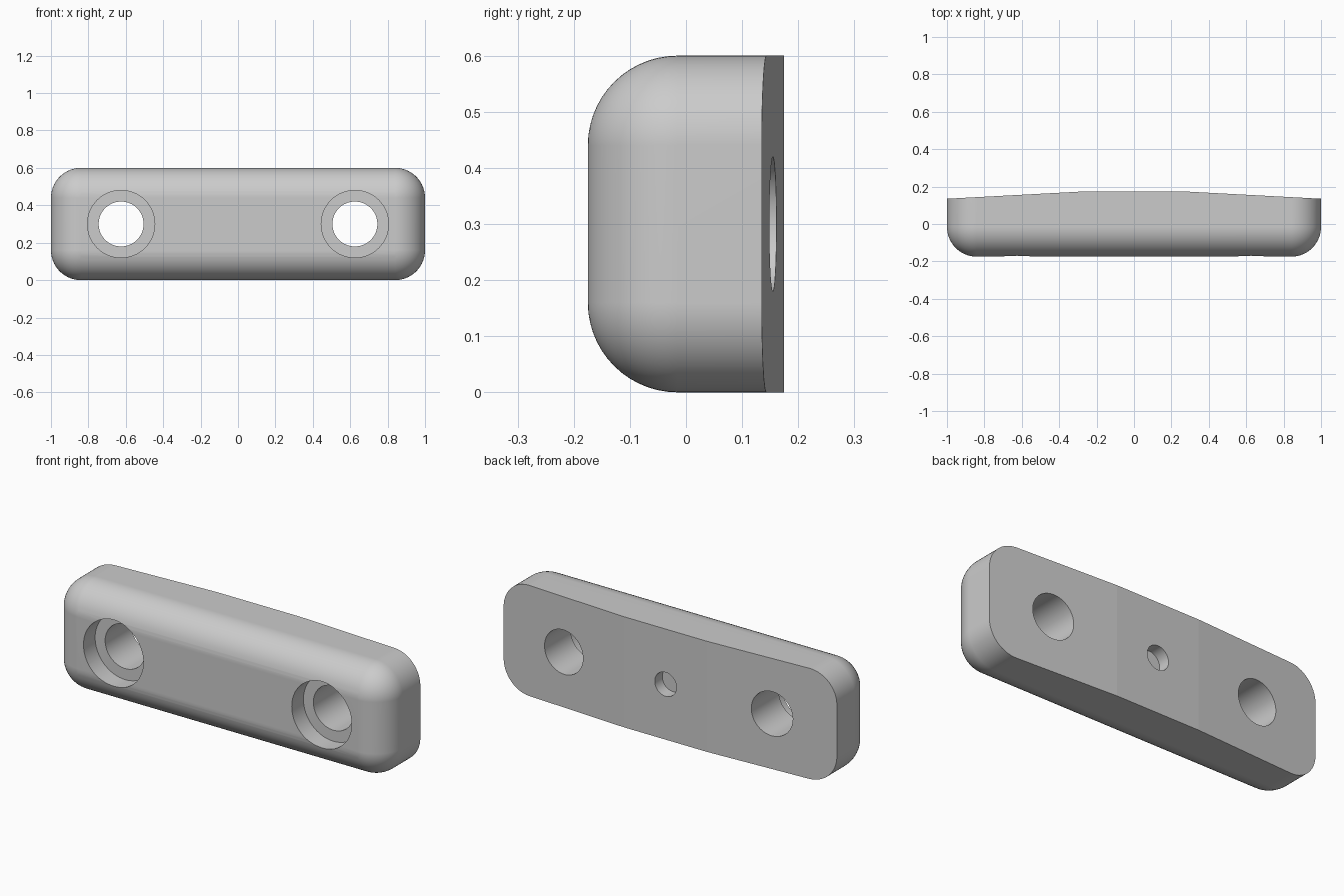
import bpy, bmesh, math
from mathutils import Vector

if "Cube" in bpy.data.objects:
    bpy.data.objects.remove(bpy.data.objects["Cube"])

HALF_X, HALF_Z, FRONT, BACK = 1.0, 0.3, -0.175, 0.175
ROUND = 0.16          # corner and front edge radius
STEPS = 14            # segments per quarter round
HOLE_X = 0.625

grey = bpy.data.materials.new("light grey")
grey.use_nodes = True
grey.diffuse_color = (0.6, 0.6, 0.6, 1)
grey.node_tree.nodes["Principled BSDF"].inputs["Base Color"].default_value = (0.6, 0.6, 0.6, 1)


def outline(bm, y, radius):
    """Rounded rectangle ring whose corner centres stay fixed."""
    ring = []
    for corner, (sx, sz) in enumerate([(1, 1), (-1, 1), (-1, -1), (1, -1)]):
        for i in range(STEPS + 1):
            a = math.pi / 2 * (corner + i / STEPS)
            ring.append(bm.verts.new((sx * (HALF_X - ROUND) + radius * math.cos(a), y,
                                      HALF_Z + sz * (HALF_Z - ROUND) + radius * math.sin(a))))
    return ring


# Body: rounded block with a full round on its front edge
bm = bmesh.new()
rings = [outline(bm, BACK, ROUND)]
for i in range(STEPS + 1):
    t = math.pi / 2 * i / STEPS
    rings.append(outline(bm, FRONT + ROUND * (1 - math.sin(t)), ROUND * math.cos(t)))
for a, b in zip(rings, rings[1:]):
    for i in range(len(a)):
        j = (i + 1) % len(a)
        bm.faces.new((a[i], a[j], b[j], b[i]))
bm.faces.new(rings[0])
bm.faces.new(rings[-1])
bmesh.ops.remove_doubles(bm, verts=bm.verts, dist=0.0001)

# Back slopes away towards both ends
for side in (-1, 1):
    bmesh.ops.bisect_plane(bm, geom=bm.verts[:] + bm.edges[:] + bm.faces[:], dist=0.00001,
                           plane_co=(side * 0.25, BACK, 0),
                           plane_no=Vector((side * 0.04, 0.75, 0)).normalized(),
                           clear_outer=True)
    bmesh.ops.holes_fill(bm, edges=[e for e in bm.edges if e.is_boundary], sides=0)
bmesh.ops.recalc_face_normals(bm, faces=bm.faces)

mesh = bpy.data.meshes.new("bracket_body")
bm.to_mesh(mesh)
bm.free()
mesh.materials.append(grey)
body = bpy.data.objects.new("bracket_body", mesh)
bpy.context.collection.objects.link(body)


def drill(x, radius, y0, y1):
    """Cut a round hole along y between two depths."""
    bpy.ops.mesh.primitive_cylinder_add(vertices=64, radius=radius, depth=y1 - y0,
                                        location=(x, (y0 + y1) / 2, HALF_Z),
                                        rotation=(math.pi / 2, 0, 0))
    cutter = bpy.context.object
    cutter.name = "hole_cutter"
    cutter.hide_render = True
    cutter.data.materials.append(grey)
    mod = body.modifiers.new("hole", 'BOOLEAN')
    mod.operation, mod.solver, mod.object = 'DIFFERENCE', 'EXACT', cutter
    bpy.context.view_layer.objects.active = body
    bpy.ops.object.modifier_apply(modifier=mod.name)
    bpy.data.objects.remove(cutter)


# Counterbored screw holes and the small blind hole in the back
for side in (-1, 1):
    drill(side * HOLE_X, 0.12, -0.4, 0.4)
    drill(side * HOLE_X, 0.18, -0.4, FRONT + 0.1)
drill(0, 0.065, BACK - 0.065, 0.4)

# Smooth rounds, crisp rims, flat back panels
bpy.ops.object.select_all(action='DESELECT')
body.select_set(True)
bpy.context.view_layer.objects.active = body
bpy.ops.object.shade_smooth_by_angle(angle=math.radians(30))
for face in body.data.polygons:
    if face.normal.y > 0.9:
        face.use_smooth = False
weighted = body.modifiers.new("weighted_normals", 'WEIGHTED_NORMAL')
weighted.keep_sharp = True
